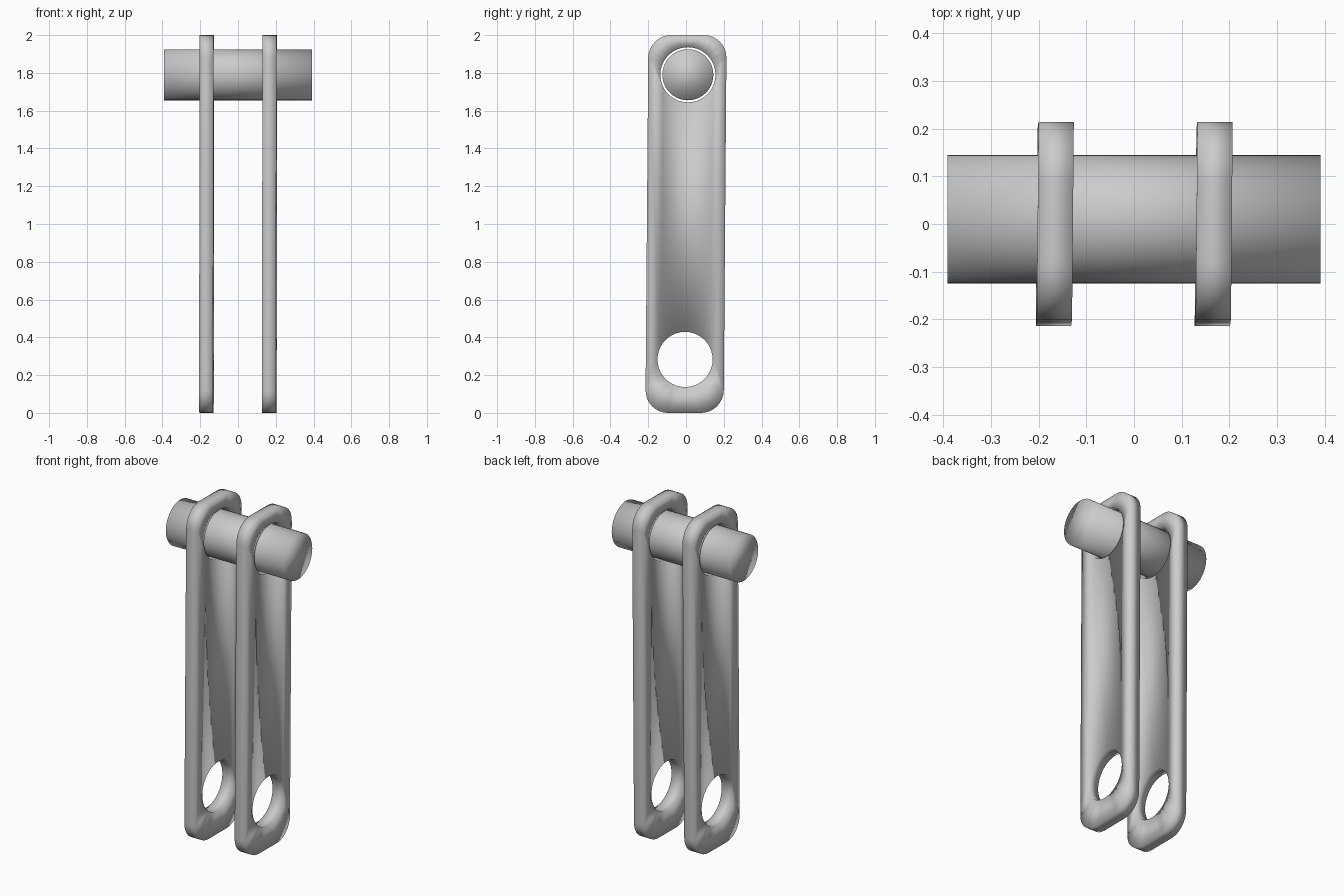
import bpy, bmesh
from math import cos, sin, pi
from mathutils import Matrix

if "Cube" in bpy.data.objects:
    bpy.data.objects.remove(bpy.data.objects["Cube"])

LOW, HIGH = (-0.005, 0.283), (0.01, 1.79)   # hole centres (y, z)


def circle(c, r, n=40):
    return [(c[0] + r * cos(2 * pi * i / n), c[1] + r * sin(2 * pi * i / n)) for i in range(n)]


def slanted_outline(r=0.12, n=8, half=0.207):
    # Rounded rectangle, leaning slightly towards +y at the top
    pts = []
    corners = [(half - r, 2 - r), (r - half, 2 - r), (r - half, r), (half - r, r)]
    for k, (cy, cz) in enumerate(corners):
        for i in range(n + 1):
            a = pi / 2 * (k + i / n)
            y, z = cy + r * cos(a), cz + r * sin(a)
            pts.append((y + 0.008 * (z - 1), z))
    return pts


def finish(bm, name):
    bmesh.ops.recalc_face_normals(bm, faces=bm.faces)
    for f in bm.faces:
        f.smooth = True
    mesh = bpy.data.meshes.new(name)
    bm.to_mesh(mesh)
    bm.free()
    obj = bpy.data.objects.new(name, mesh)
    bpy.context.collection.objects.link(obj)
    return obj


def link_plate(name, x, thick=0.074):
    # Flat plate with two holes, extruded along x
    bm = bmesh.new()
    edges = []
    for loop in (slanted_outline(), circle(LOW, 0.146), circle(HIGH, 0.146)):
        vs = [bm.verts.new((x - thick / 2, y, z)) for y, z in loop]
        edges += [bm.edges.new((vs[i - 1], vs[i])) for i in range(len(vs))]
    bmesh.ops.triangle_fill(bm, edges=edges, use_beauty=True, use_dissolve=False)
    ext = bmesh.ops.extrude_face_region(bm, geom=bm.faces[:], use_keep_orig=True)
    moved = [g for g in ext["geom"] if isinstance(g, bmesh.types.BMVert)]
    bmesh.ops.translate(bm, verts=moved, vec=(thick, 0, 0))
    # Very slight yaw and lean of the plate
    for v in bm.verts:
        v.co.x += 0.009 * v.co.y + 0.001 * (v.co.z - 1)
    return finish(bm, name)


# Two parallel link plates
link_plate("left_link_plate", -0.166)
link_plate("right_link_plate", 0.167)

# Pin through the upper holes
bm = bmesh.new()
bmesh.ops.create_cone(bm, cap_ends=True, segments=40, radius1=0.135, radius2=0.135, depth=0.782,
                      matrix=Matrix.Translation((0, *HIGH)) @ Matrix.Rotation(pi / 2, 4, 'Y'))
finish(bm, "pin")
